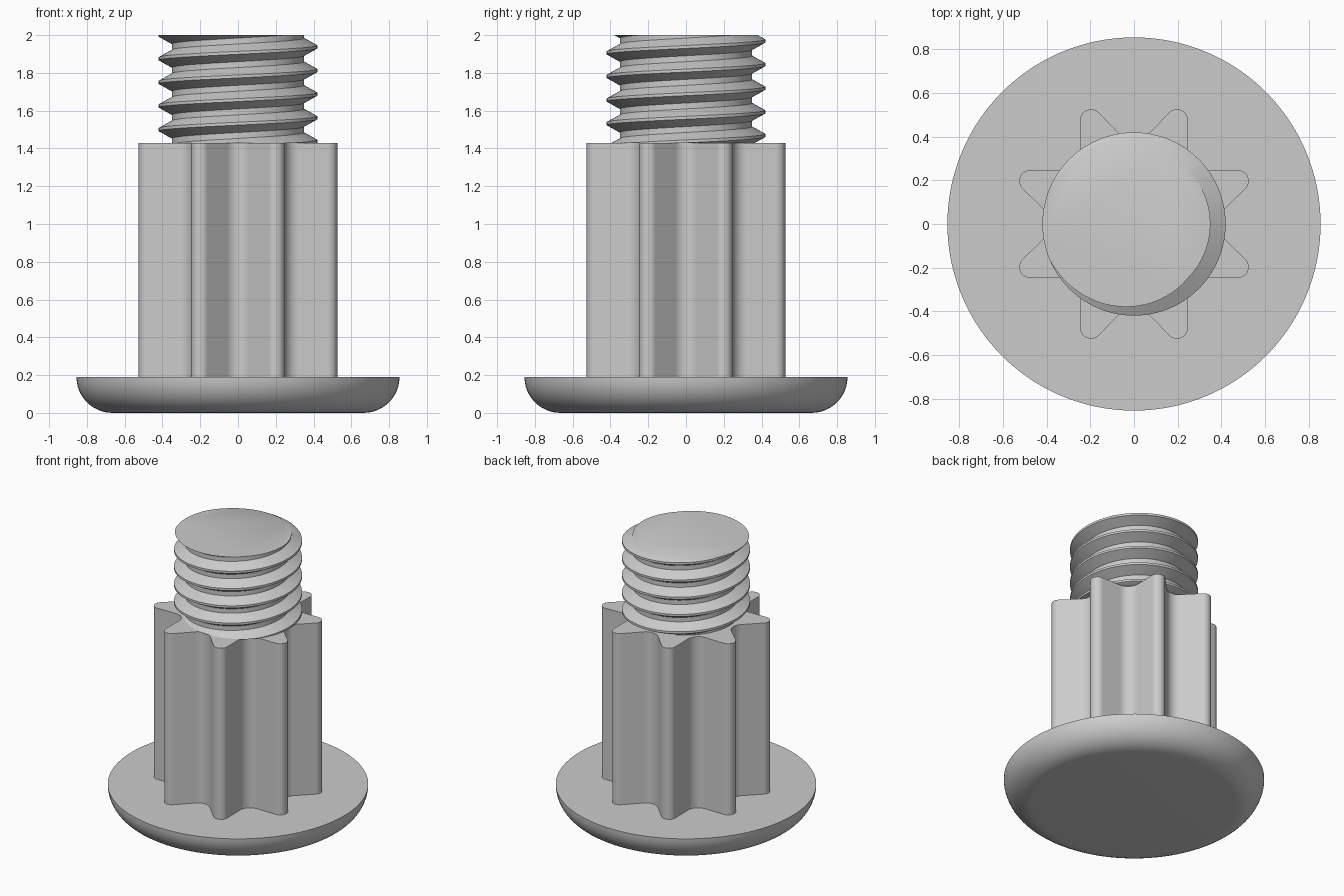
import bpy, bmesh
from math import sin, cos, pi, radians
from mathutils import Vector

cube = bpy.data.objects.get("Cube")
if cube:
    bpy.data.objects.remove(cube, do_unlink=True)

steel = bpy.data.materials.new("grey_steel")
steel.use_nodes = True
GREY = (0.6, 0.6, 0.6, 1)
steel.diffuse_color = GREY
steel.node_tree.nodes["Principled BSDF"].inputs["Base Color"].default_value = GREY

HEAD_TOP, STAR_TOP, TOP = 0.19, 1.43, 2.0


def finish(name, bm):
    """Turn the bmesh into a shaded, coloured object."""
    bmesh.ops.recalc_face_normals(bm, faces=bm.faces[:])
    mesh = bpy.data.meshes.new(name)
    bm.to_mesh(mesh)
    bm.free()
    mesh.materials.append(steel)
    obj = bpy.data.objects.new(name, mesh)
    bpy.context.collection.objects.link(obj)
    bpy.ops.object.select_all(action='DESELECT')
    obj.select_set(True)
    bpy.context.view_layer.objects.active = obj
    bpy.ops.object.shade_smooth_by_angle(angle=radians(30))


def loft(bm, rings):
    """Skin a stack of closed rings and cap both ends."""
    rows = [[bm.verts.new(p) for p in ring] for ring in rings]
    n = len(rows[0])
    for a, b in zip(rows, rows[1:]):
        for i in range(n):
            j = (i + 1) % n
            bm.faces.new((a[i], a[j], b[j], b[i]))
    bm.faces.new(rows[0][::-1])
    bm.faces.new(rows[-1])


def arc(centre, radius, start, end, steps):
    return [centre + radius * Vector((cos(a), sin(a)))
            for a in (start + (end - start) * i / steps for i in range(steps + 1))]


# Round head with a rolled lower edge
bm = bmesh.new()
R, SEG, ROLL = 0.855, 128, 12
rings = []
for k in range(ROLL + 1):
    a = pi / 2 * k / ROLL
    r, z = R - HEAD_TOP * (1 - sin(a)), HEAD_TOP * (1 - cos(a))
    rings.append([(r * cos(2 * pi * i / SEG), r * sin(2 * pi * i / SEG), z) for i in range(SEG)])
loft(bm, rings)
finish("round_head", bm)

# Eight-pointed shank with rounded tips and filleted valleys
TIP, TIP_R, VALLEY, VALLEY_R = 0.515, 0.05, 0.346, 0.08
outline = []
for k in range(8):
    valley = k * pi / 4
    tip = valley + pi / 8
    centre = (VALLEY + VALLEY_R * 2 ** 0.5) * Vector((cos(valley), sin(valley)))
    outline += arc(centre, VALLEY_R, valley + pi * 1.25, valley + pi * 0.75, 8)
    centre = TIP * Vector((cos(tip), sin(tip)))
    outline += arc(centre, TIP_R, tip - pi * 0.375, tip + pi * 0.375, 10)
bm = bmesh.new()
loft(bm, [[(p.x, p.y, z) for p in outline] for z in (HEAD_TOP, STAR_TOP)])
finish("star_shank", bm)

# Right-handed helical thread, trimmed flat at both ends
PITCH, CREST, ROOT, N, TURNS = 0.125, 0.42, 0.35, 96, 8
profile = [(ROOT, -0.375), (CREST, -0.0625), (CREST, 0.0625), (ROOT, 0.375)]
bm = bmesh.new()
rows = []
for i in range(N * TURNS + 1):
    a = 2 * pi * i / N
    z = STAR_TOP + 0.0075 + PITCH * (i / N - 2)
    rows.append([bm.verts.new((r * cos(a), r * sin(a), z + PITCH * h)) for r, h in profile])
for i in range(N * TURNS):
    a, b = rows[i], rows[i + 1]
    for j in range(3):
        bm.faces.new((a[j], b[j], b[j + 1], a[j + 1]))
    if i + N + 1 < len(rows):
        c, d = rows[i + N], rows[i + N + 1]
        bm.faces.new((a[3], b[3], d[0], c[0]))
for height, up in ((TOP, 1), (STAR_TOP, -1)):
    cut = bmesh.ops.bisect_plane(bm, geom=bm.verts[:] + bm.edges[:] + bm.faces[:], dist=1e-6,
                                 plane_co=(0, 0, height), plane_no=(0, 0, up), clear_outer=True)
    rim = [e for e in cut["geom_cut"] if isinstance(e, bmesh.types.BMEdge)]
    bmesh.ops.edgeloop_fill(bm, edges=rim)
finish("threaded_stud", bm)
